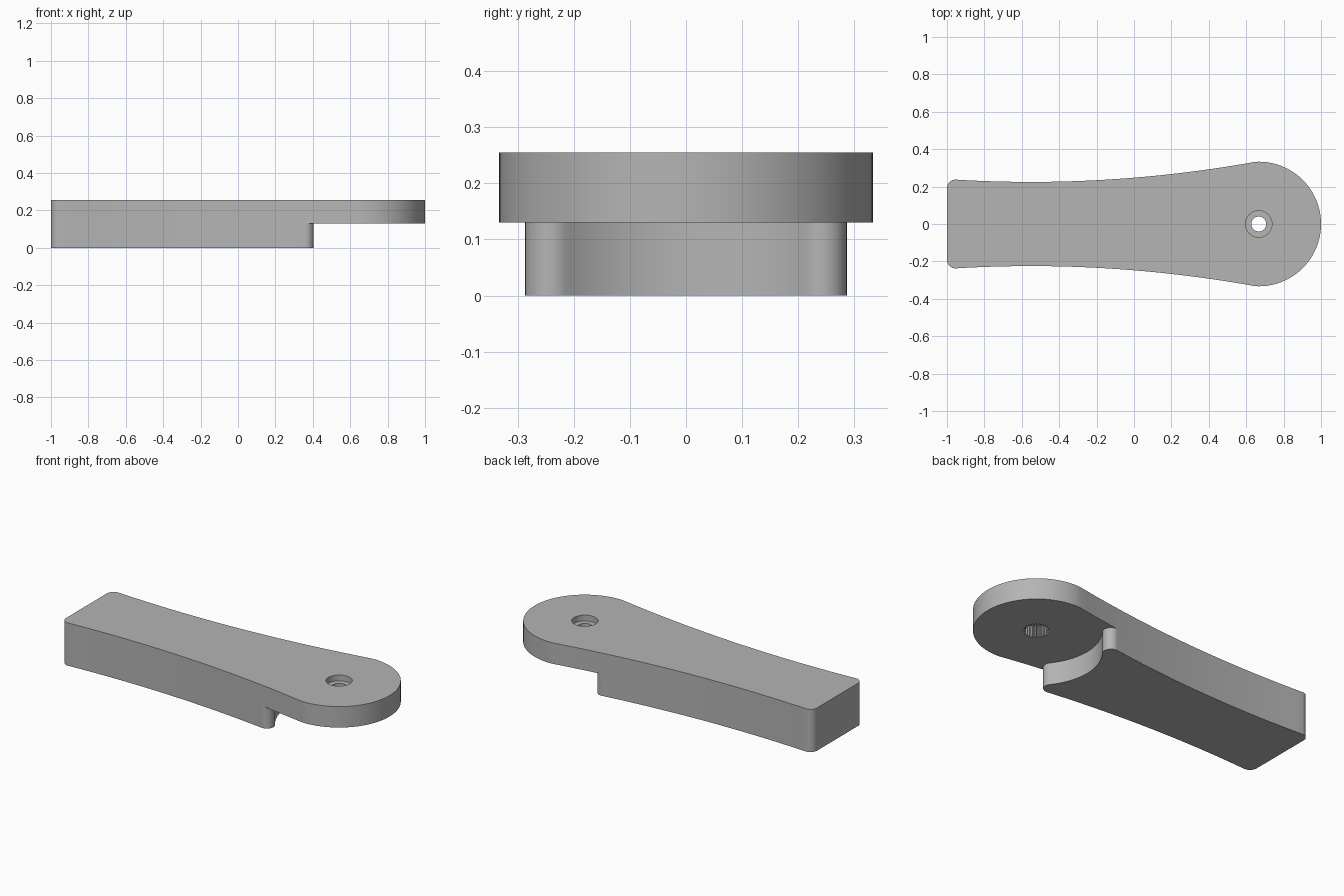
import bpy, bmesh
from math import sin, cos, pi, radians, hypot, atan2

if "Cube" in bpy.data.objects:
    bpy.data.objects.remove(bpy.data.objects["Cube"], do_unlink=True)

HEIGHT, STEP = 0.255, 0.13       # overall height, underside of the hub
HUB_X, HUB_R = 0.667, 0.333
CORNER_R, HORN_R = 0.045, 0.045

grey = bpy.data.materials.new("plain grey")
grey.use_nodes = True
grey.diffuse_color = (0.46, 0.46, 0.46, 1)
grey.node_tree.nodes["Principled BSDF"].inputs["Base Color"].default_value = grey.diffuse_color


def side(x):
    """Half width of the waisted handle at x."""
    return 0.225 + (x + 0.55) ** 2 / 13.4


def arc(cx, cy, r, a0, a1, n):
    steps = [a0 + (a1 - a0) * i / n for i in range(n + 1)]
    return [(cx + r * cos(a), cy + r * sin(a)) for a in steps]


def mirrored(half):
    """Close a half profile by reflecting it across y = 0."""
    return half + [(x, -y) for x, y in reversed(half) if abs(y) > 1e-5]


def prism(name, points, z0, z1):
    bm = bmesh.new()
    face = bm.faces.new([bm.verts.new((x, y, z0)) for x, y in points])
    top = bmesh.ops.extrude_face_region(bm, geom=[face])["geom"]
    bmesh.ops.translate(bm, vec=(0, 0, z1 - z0),
                        verts=[v for v in top if isinstance(v, bmesh.types.BMVert)])
    bmesh.ops.recalc_face_normals(bm, faces=bm.faces)
    mesh = bpy.data.meshes.new(name)
    bm.to_mesh(mesh)
    bm.free()
    mesh.materials.append(grey)
    obj = bpy.data.objects.new(name, mesh)
    bpy.context.collection.objects.link(obj)
    return obj


# Handle outline: rounded hub, waisted side, rounded tail corner
corner_x = -1 + CORNER_R
outline = arc(HUB_X, 0, HUB_R, 0, pi / 2, 32)
start = 0.645
outline += [(start + (corner_x - start) * i / 28, side(start + (corner_x - start) * i / 28))
            for i in range(28)]
outline += arc(corner_x, side(corner_x) - CORNER_R, CORNER_R, pi / 2, pi, 8)
handle = prism("lever_handle", mirrored(outline), 0, HEIGHT)

# Relief under the hub: concave wall ending in two rounded horns
horn_x = 0.36
horn_y = side(horn_x) - HORN_R
toward = atan2(-horn_y, HUB_X - horn_x)
relief_r = hypot(horn_y, HUB_X - horn_x) - HORN_R
relief = [(1.3, 0.6), (horn_x - 0.006, 0.6)]
relief += arc(horn_x, horn_y, HORN_R, radians(98), toward, 14)
relief += arc(HUB_X, 0, relief_r, pi + toward, pi, 16)[1:]
relief_cutter = prism("relief_cutter", mirrored(relief), -0.1, STEP)

# Screw hole, screw head recess and toothed shaft socket
hole_cutter = prism("screw_hole_cutter", arc(HUB_X, 0, 0.04, 0, 2 * pi, 32)[:-1], 0.1, 0.3)
recess_cutter = prism("screw_recess_cutter", arc(HUB_X, 0, 0.071, 0, 2 * pi, 48)[:-1], 0.22, 0.3)
teeth = 24
socket = []
for i in range(teeth * 4):
    r = 0.072 if i % 4 < 2 else 0.062
    a = 2 * pi * i / (teeth * 4)
    socket.append((HUB_X + r * cos(a), r * sin(a)))
socket_cutter = prism("shaft_socket_cutter", socket, 0.05, 0.195)

bpy.context.view_layer.objects.active = handle
for cutter in (relief_cutter, recess_cutter, socket_cutter, hole_cutter):
    cut = handle.modifiers.new(cutter.name, "BOOLEAN")
    cut.operation = "DIFFERENCE"
    cut.solver = "EXACT"
    cut.object = cutter
    bpy.ops.object.modifier_apply(modifier=cut.name)
    bpy.data.objects.remove(cutter, do_unlink=True)

bpy.ops.object.select_all(action="DESELECT")
handle.select_set(True)
bpy.ops.object.shade_smooth_by_angle(angle=radians(25))
